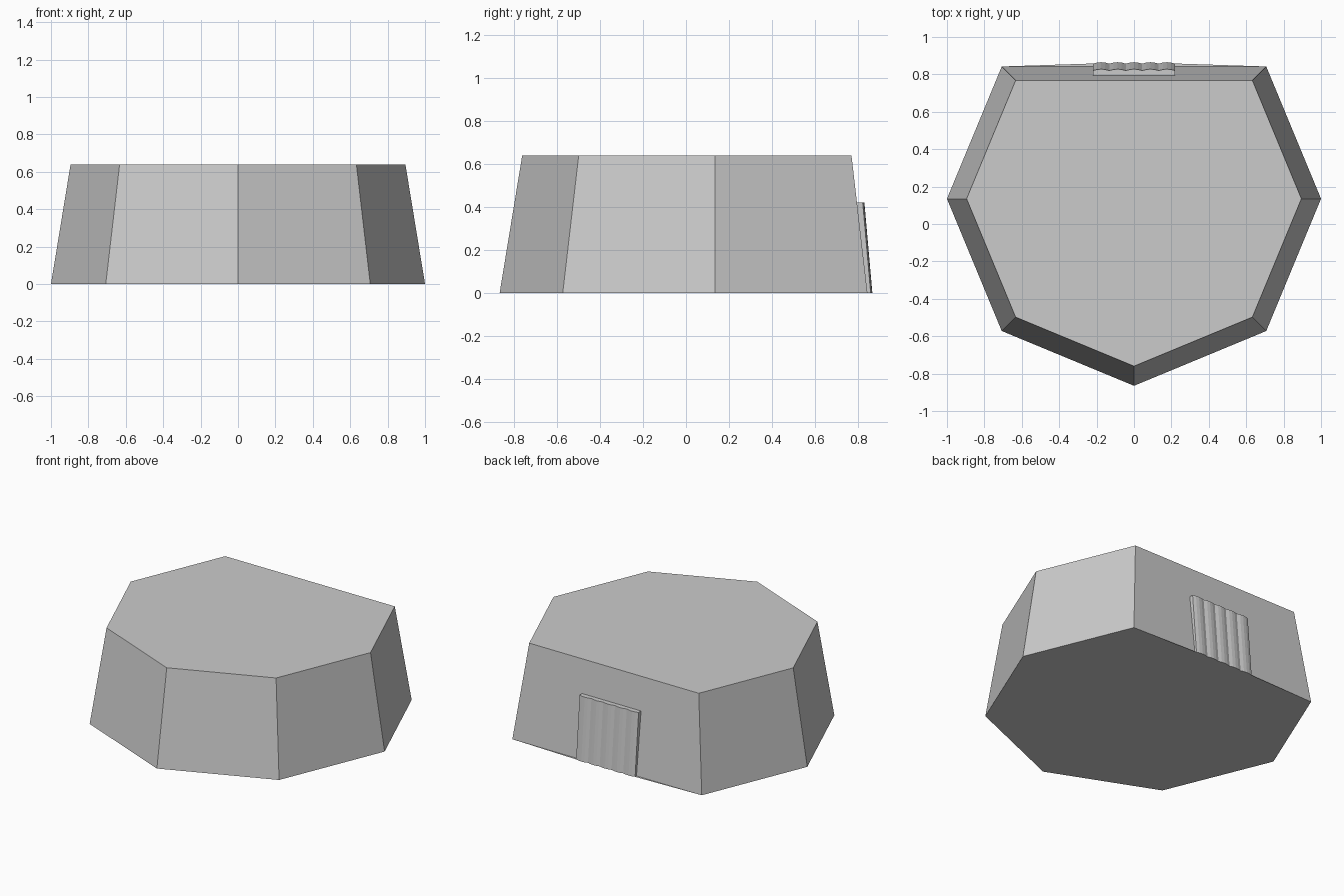
import bpy
from math import cos, sin, pi

if "Cube" in bpy.data.objects:
    bpy.data.objects.remove(bpy.data.objects["Cube"])

HEIGHT, CENTRE_Y = 0.64, 0.135
DOOR_W, DOOR_H = 0.44, 0.42
PANELS = 5


def make_object(name, verts, faces):
    mesh = bpy.data.meshes.new(name)
    mesh.from_pydata(verts, [], faces)
    mesh.update()
    obj = bpy.data.objects.new(name, mesh)
    bpy.context.collection.objects.link(obj)
    return obj


def loft(name, lower, upper):
    """Closed solid between two matching counter-clockwise outlines."""
    n = len(lower)
    sides = [(i, (i + 1) % n, n + (i + 1) % n, n + i) for i in range(n)]
    caps = [tuple(reversed(range(n))), tuple(range(n, 2 * n))]
    return make_object(name, lower + upper, sides + caps)


# Tapered body: an octagon with its rear corner cut off
def body_ring(radius, z):
    return [(radius * cos(a), CENTRE_Y + radius * sin(a), z)
            for a in (k * pi / 4 for k in range(8) if k != 2)]


loft("body", body_ring(1.0, 0), body_ring(0.895, HEIGHT))


# Rear door: leaning slab whose outer face is a row of shallow bulged ribs
def door_ring(back_y, front_y, z):
    bulge = (0.0, 0.75, 1.0, 0.75)
    steps = PANELS * len(bulge)
    front = [(DOOR_W / 2 - DOOR_W * i / steps,
              front_y - 0.008 * (1 - bulge[i % len(bulge)]), z)
             for i in range(steps + 1)]
    return [(-DOOR_W / 2, back_y, z), (DOOR_W / 2, back_y, z)] + front


loft("door", door_ring(0.82, 0.865, 0), door_ring(0.77, 0.828, DOOR_H))

# Thin floor wedges reaching from the rear corners to the door's foot
corner = (cos(pi / 4), CENTRE_Y + sin(pi / 4))
sill = [(s * x, y, 0) for s in (1, -1)
        for x, y in (corner, (DOOR_W / 2, corner[1]), (DOOR_W / 2, 0.858))]
make_object("door_sill", sill, [(0, 1, 2), (5, 4, 3)])
